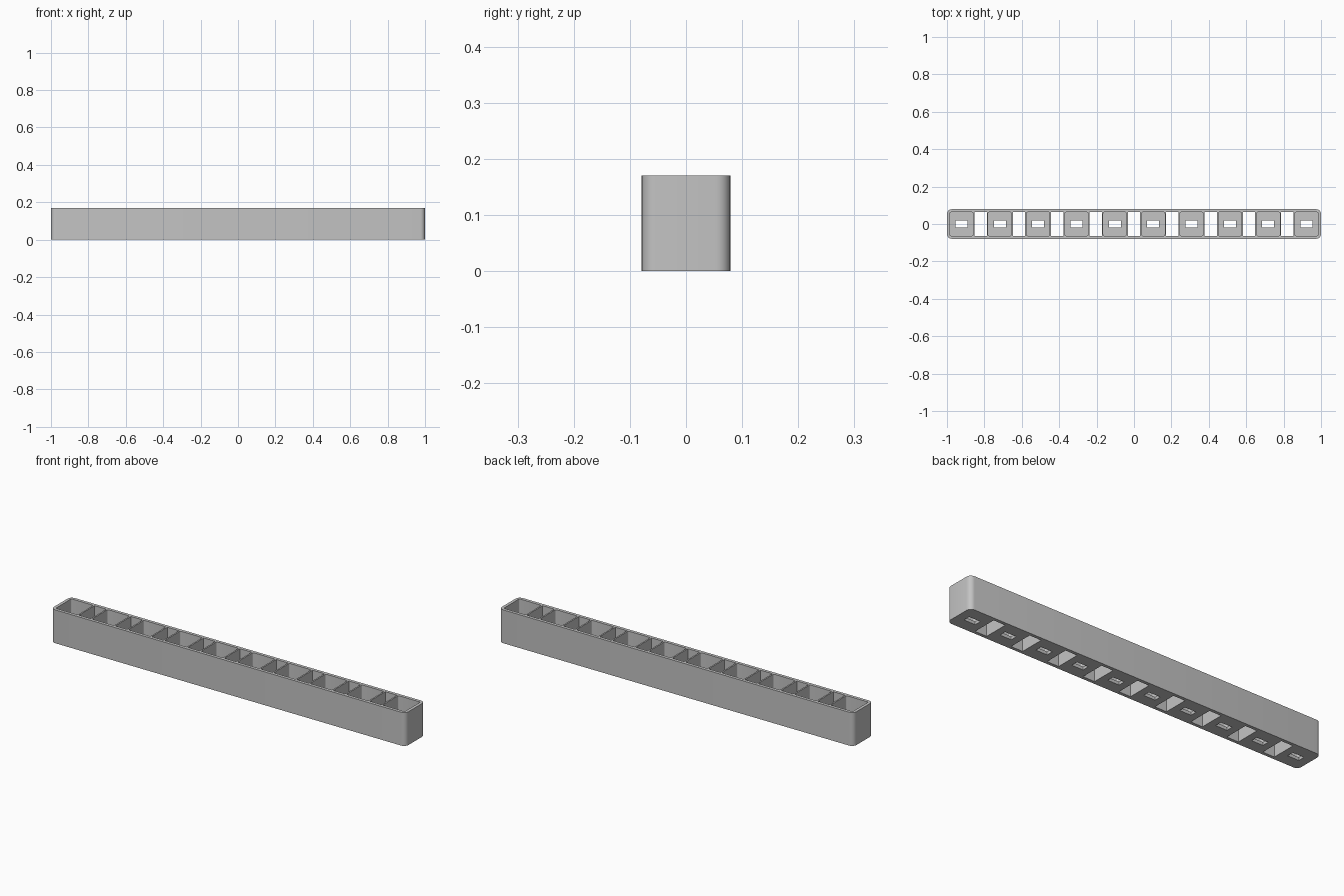
import bpy
import bmesh
import math

if "Cube" in bpy.data.objects:
    bpy.data.objects.remove(bpy.data.objects["Cube"], do_unlink=True)

HEIGHT, HALF_Y, FLOOR = 0.17, 0.079, 0.016
PITCH, CELLS = 0.205, 10
CELL_HALF, GAP_HALF, INNER_Y = 0.062, 0.033, 0.063

grey = bpy.data.materials.new("plain grey")
grey.use_nodes = True
grey.diffuse_color = (0.55, 0.55, 0.55, 1)
grey.node_tree.nodes["Principled BSDF"].inputs["Base Color"].default_value = grey.diffuse_color


def add_prism(bm, cx, hx, hy, z0, z1, radius=0.0, steps=6):
    """Upright box with optionally rounded vertical corners."""
    outline = []
    for k, (sx, sy) in enumerate([(1, 1), (-1, 1), (-1, -1), (1, -1)]):
        for s in range(steps + 1 if radius else 1):
            a = math.radians(90) * (k + s / steps)
            outline.append((cx + sx * (hx - radius) + radius * math.cos(a),
                            sy * (hy - radius) + radius * math.sin(a))
                           if radius else (cx + sx * hx, sy * hy))
    low = [bm.verts.new((x, y, z0)) for x, y in outline]
    high = [bm.verts.new((x, y, z1)) for x, y in outline]
    bm.faces.new(low[::-1])
    bm.faces.new(high)
    n = len(outline)
    for i in range(n):
        j = (i + 1) % n
        bm.faces.new((low[i], low[j], high[j], high[i]))


def finish(bm, name):
    mesh = bpy.data.meshes.new(name)
    bm.to_mesh(mesh)
    bm.free()
    mesh.materials.append(grey)
    obj = bpy.data.objects.new(name, mesh)
    bpy.context.collection.objects.link(obj)
    return obj


# Outer body
bm = bmesh.new()
add_prism(bm, 0, 1, HALF_Y, 0, HEIGHT, 0.025)
tray = finish(bm, "cell_tray")

# Closed-bottom cells and the open gaps between them
wells = bmesh.new()
slots = bmesh.new()
for i in range(CELLS):
    x = (i - (CELLS - 1) / 2) * PITCH
    add_prism(wells, x, CELL_HALF, INNER_Y, FLOOR, HEIGHT + 0.1, 0.006, 4)
    add_prism(slots, x, 0.032, 0.0175, -0.1, FLOOR + 0.05)
    if i < CELLS - 1:
        add_prism(wells, x + PITCH / 2, GAP_HALF, INNER_Y, -0.1, HEIGHT + 0.1)

# Cut the wells, then the slots through the cell floors
bpy.context.view_layer.objects.active = tray
for cutter in (finish(wells, "well_cutter"), finish(slots, "slot_cutter")):
    cutter.hide_render = True
    mod = tray.modifiers.new("cut", "BOOLEAN")
    mod.operation = "DIFFERENCE"
    mod.solver = "EXACT"
    mod.object = cutter
    bpy.ops.object.modifier_apply(modifier=mod.name)
    bpy.data.objects.remove(cutter, do_unlink=True)

# Smooth the rounded corners only
for obj in bpy.context.selected_objects:
    obj.select_set(False)
tray.select_set(True)
bpy.ops.object.shade_smooth_by_angle(angle=math.radians(30))
